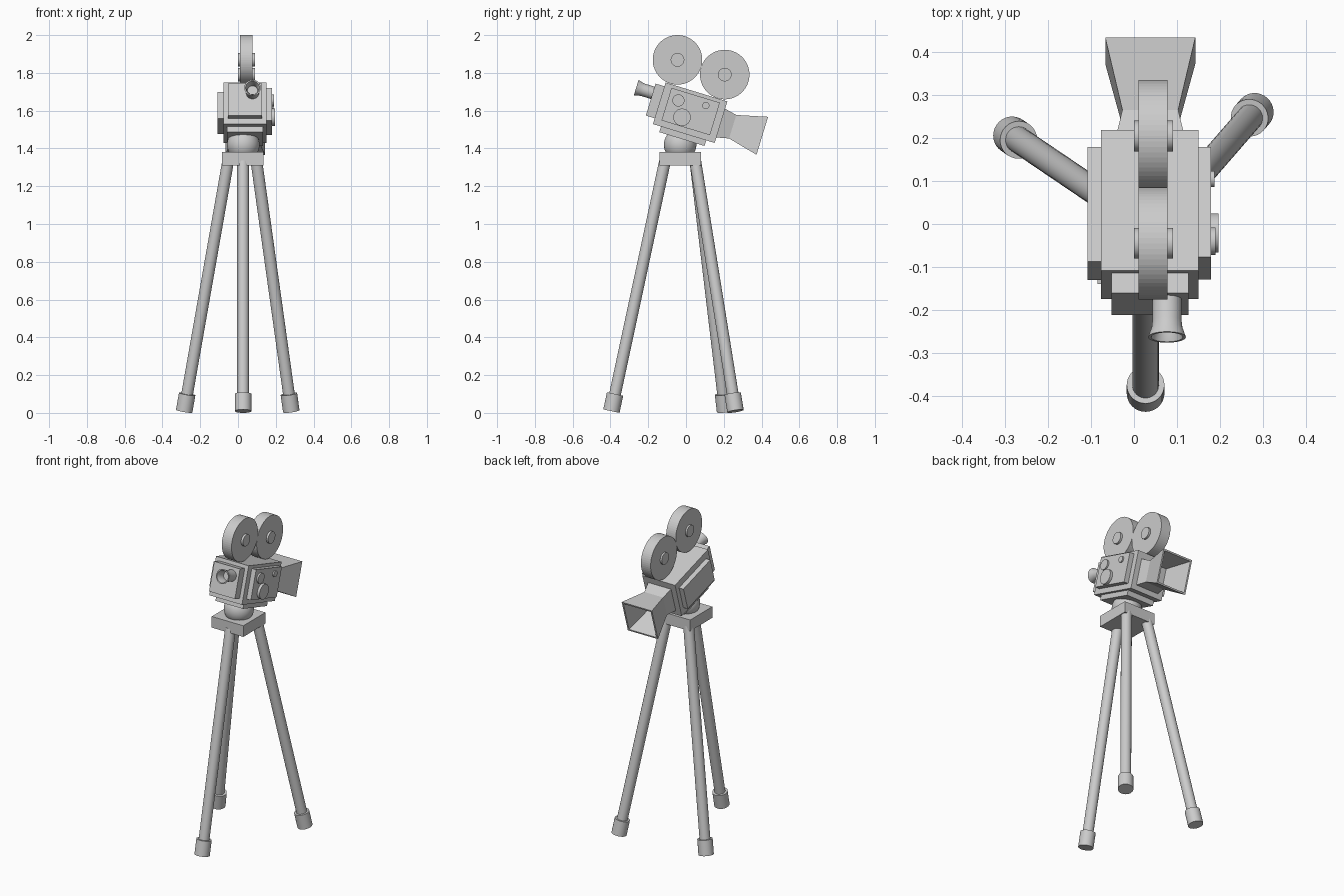
import bpy, bmesh, math
from mathutils import Matrix, Vector

if "Cube" in bpy.data.objects:
    bpy.data.objects.remove(bpy.data.objects["Cube"])

grey = bpy.data.materials.new("light_grey")
grey.diffuse_color = (0.6, 0.6, 0.6, 1)
grey.use_nodes = True
grey.node_tree.nodes["Principled BSDF"].inputs["Base Color"].default_value = grey.diffuse_color

# Tilted camera frame: x = width, y = along the camera, z = up from its top face
TILT = Matrix.Translation((0, -0.108, 1.749)) @ Matrix.Rotation(math.radians(-17), 4, 'X')
WORLD = Matrix.Identity(4)


def finish(name, bm, matrix, smooth=False):
    bmesh.ops.recalc_face_normals(bm, faces=bm.faces)
    bm.transform(matrix)
    if smooth:
        for f in bm.faces:
            f.smooth = True
        for e in bm.edges:
            e.smooth = e.calc_face_angle(0) < math.radians(35)
    me = bpy.data.meshes.new(name)
    bm.to_mesh(me)
    bm.free()
    me.materials.append(grey)
    ob = bpy.data.objects.new(name, me)
    bpy.context.collection.objects.link(ob)
    return ob


def box(name, lo, hi, matrix=TILT):
    lo, hi = Vector(lo), Vector(hi)
    bm = bmesh.new()
    bmesh.ops.create_cube(bm, size=1)
    bm.transform(Matrix.Translation((lo + hi) / 2) @ Matrix.Diagonal((*(hi - lo), 1)))
    return finish(name, bm, matrix)


def lathe(name, profile, start, direction, matrix=WORLD, segs=40, smooth=True):
    """Spin (radius, distance) points around an axis."""
    bm = bmesh.new()
    verts = [bm.verts.new((r, 0, d)) for r, d in profile]
    edges = [bm.edges.new(p) for p in zip(verts, verts[1:])]
    bmesh.ops.spin(bm, geom=verts + edges, cent=(0, 0, 0), axis=(0, 0, 1),
                   angle=math.tau, steps=segs)
    bmesh.ops.remove_doubles(bm, verts=bm.verts, dist=1e-5)
    turn = Vector(direction).to_track_quat('Z', 'Y').to_matrix().to_4x4()
    return finish(name, bm, matrix @ Matrix.Translation(start) @ turn, smooth)


def rod(name, radius, length, start, direction, **kw):
    return lathe(name, [(0, 0), (radius, 0), (radius, length), (0, length)],
                 start, direction, **kw)


# Camera body with its side panels, rear plate and base plate
box("camera_body", (-0.077, 0, -0.23), (0.15, 0.342, 0))
box("right_panel", (0.145, 0.038, -0.198), (0.18, 0.306, -0.018))
box("left_panel", (-0.108, 0.034, -0.188), (-0.072, 0.313, -0.041))
box("rear_plate", (-0.052, -0.049, -0.198), (0.127, 0.005, -0.021))
box("base_plate", (-0.058, 0.045, -0.261), (0.133, 0.295, -0.225))

# Flared, hollow lens hood
bm = bmesh.new()
rings = []
for u, h in [(0.335, 0.081), (0.408, 0.065), (0.572, 0.105), (0.572, 0.095), (0.41, 0.055)]:
    rings.append([bm.verts.new((0.038 + sx * h, u, -0.12 + sz * h))
                  for sx, sz in ((-1, -1), (1, -1), (1, 1), (-1, 1))])
for a, b in zip(rings, rings[1:]):
    for i in range(4):
        j = (i + 1) % 4
        bm.faces.new((a[i], a[j], b[j], b[i]))
bm.faces.new(rings[0])
bm.faces.new(rings[-1])
finish("lens_hood", bm, TILT)

# Eyepiece with a flared cup
lathe("eyepiece",
      [(0, 0), (0.034, 0), (0.034, 0.058), (0.036, 0.075), (0.044, 0.098),
       (0.037, 0.098), (0.029, 0.075), (0.027, 0.045), (0, 0.045)],
      (0.077, -0.043, -0.072), (0, -1, 0), matrix=TILT)

# Film reels and hubs
for name, y, z in (("rear", -0.045, 1.869), ("front", 0.205, 1.791)):
    rod(name + "_reel", 0.131, 0.067, (0.011, y, z), (1, 0, 0), segs=64, smooth=False)
    rod(name + "_reel_hub", 0.036, 0.091, (0.0, y, z), (1, 0, 0))

# Side knobs
for name, y, z, r, x in (("upper_knob", -0.04, 1.654, 0.032, 0.19),
                         ("large_knob", -0.021, 1.565, 0.046, 0.197),
                         ("small_knob", 0.105, 1.627, 0.019, 0.188)):
    rod(name, r, x - 0.17, (0.17, y, z), (1, 0, 0))

# Ball head and platform
ball = [(0.086 * math.sin(math.pi * i / 20), -0.086 * math.cos(math.pi * i / 20))
        for i in range(21)]
lathe("ball_head", ball, (0.028, -0.031, 1.42), (0, 0, 1))
box("tripod_platform", (-0.085, -0.14, 1.31), (0.135, 0.08, 1.38), WORLD)

# Tripod legs and feet
for name, top, foot in (("front", (0.027, -0.112), (0.027, -0.395)),
                        ("left", (-0.053, 0.05), (-0.285, 0.207)),
                        ("right", (0.098, 0.05), (0.282, 0.262))):
    t, f = Vector((*top, 1.33)), Vector((*foot, 0.01))
    axis = (t - f).normalized()
    f.z = 0.044 * math.hypot(axis.x, axis.y)
    rod(name + "_leg", 0.031, (t - f).length - 0.05, f + axis * 0.05, axis, segs=32)
    rod(name + "_foot", 0.044, 0.093, f, axis, segs=32)
